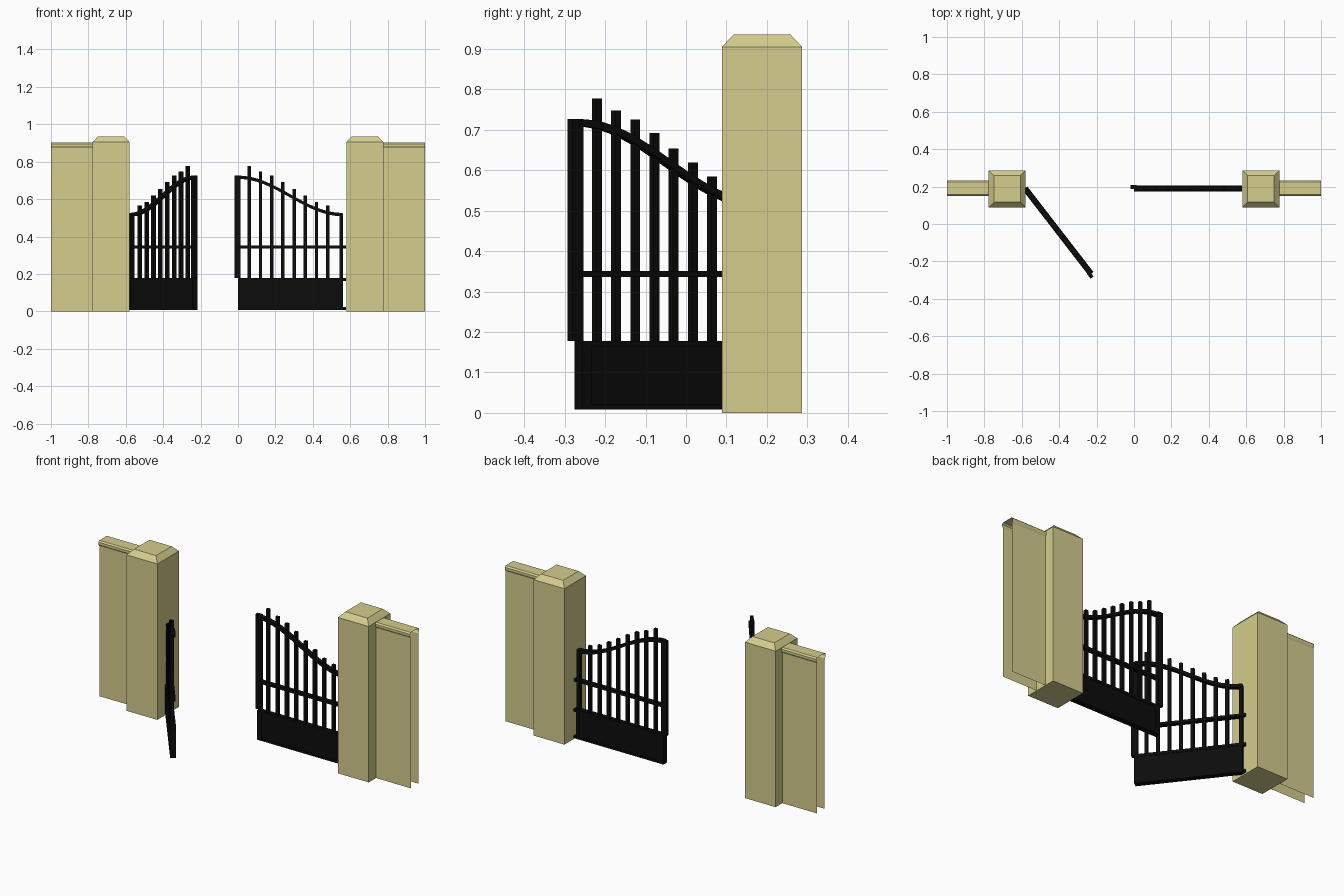
import bpy, bmesh, math
from mathutils import Matrix

if "Cube" in bpy.data.objects:
    bpy.data.objects.remove(bpy.data.objects["Cube"])


def material(name, rgb):
    m = bpy.data.materials.new(name)
    m.diffuse_color = (*rgb, 1)
    m.use_nodes = True
    m.node_tree.nodes["Principled BSDF"].inputs["Base Color"].default_value = m.diffuse_color
    return m


STONE = material("sandy_stone", (0.66, 0.61, 0.27))
IRON = material("black_iron", (0.0035, 0.0035, 0.0035))


def finish(bm, name, mat):
    bmesh.ops.recalc_face_normals(bm, faces=bm.faces[:])
    me = bpy.data.meshes.new(name)
    bm.to_mesh(me)
    bm.free()
    me.materials.append(mat)
    ob = bpy.data.objects.new(name, me)
    bpy.context.collection.objects.link(ob)
    return ob


def add_box(bm, x0, x1, y0, y1, z0, z1):
    m = Matrix.Translation(((x0 + x1) / 2, (y0 + y1) / 2, (z0 + z1) / 2))
    m = m @ Matrix.Diagonal((x1 - x0, y1 - y0, z1 - z0, 1))
    return bmesh.ops.create_cube(bm, size=1, matrix=m)["verts"]


def loft(bm, rings, closed=True, caps=True):
    rows = [[bm.verts.new(p) for p in ring] for ring in rings]
    n = len(rows[0])
    for a, b in zip(rows, rows[1:]):
        for i in range(n if closed else n - 1):
            j = (i + 1) % n
            bm.faces.new((a[i], a[j], b[j], b[i]))
    if caps:
        bm.faces.new(rows[0])
        bm.faces.new(rows[-1])


# Stone posts with bevelled caps, and open-ended walls with coping
WALL = [(0.156, 0), (0.156, 0.872), (0.149, 0.884), (0.149, 0.896), (0.157, 0.904),
        (0.225, 0.904), (0.233, 0.896), (0.233, 0.884), (0.226, 0.872), (0.226, 0)]
for side, label in ((-1, "left"), (1, "right")):
    bm = bmesh.new()
    rings = []
    for z, inset in ((0, 0), (0.905, 0), (0.935, 0.028)):
        xa, xb = side * (0.58 + inset), side * (0.777 - inset)
        ya, yb = 0.089 + inset, 0.287 - inset
        rings.append([(xa, ya, z), (xb, ya, z), (xb, yb, z), (xa, yb, z)])
    loft(bm, rings)
    finish(bm, label + "_post", STONE)

    bm = bmesh.new()
    loft(bm, [[(side * x, y, z) for y, z in WALL] for x in (0.777, 1.0)],
         closed=False, caps=False)
    finish(bm, label + "_wall", STONE)

HINGE = 0.578


def build_gate(label, pivot, angle):
    def X(x):
        return x - HINGE

    parts = []

    # Solid lower panel with a raised frame
    bm = bmesh.new()
    add_box(bm, X(0.028), X(0.545), -0.013, 0.013, 0.012, 0.175)
    for x0, x1, z0, z1 in ((0, 0.03, 0.008, 0.178), (0.543, 0.562, 0.008, 0.178),
                           (0.03, 0.578, 0.008, 0.022), (0.03, 0.578, 0.163, 0.178)):
        add_box(bm, X(x0), X(x1), -0.016, 0.016, z0, z1)
    parts.append(finish(bm, label + "_gate_panel", IRON))

    # Upright bars, stepping down towards the hinge
    bm = bmesh.new()
    tops = (0.777, 0.748, 0.725, 0.692, 0.654, 0.619, 0.585, 0.565)
    for i, top in enumerate(tops):
        x = 0.06 + 0.06 * i
        add_box(bm, X(x - 0.009), X(x + 0.009), -0.006, 0.011, 0.17, top)
    parts.append(finish(bm, label + "_gate_bars", IRON))

    # End stiles
    bm = bmesh.new()
    add_box(bm, X(-0.019), X(0.014), -0.002, 0.018, 0.178, 0.727)
    add_box(bm, X(0.543), X(0.562), -0.01, 0.012, 0.17, 0.522)
    parts.append(finish(bm, label + "_gate_stiles", IRON))

    # Middle rail, reaching the post as a hinge
    bm = bmesh.new()
    add_box(bm, X(0.0), X(0.578), -0.013, 0.013, 0.336, 0.351)
    parts.append(finish(bm, label + "_gate_middle_rail", IRON))

    # Wavy top rail
    bm = bmesh.new()
    rings = []
    for i in range(17):
        x = 0.56 * i / 16
        z = 0.617 + 0.1 * math.cos(math.pi * x / 0.56)
        rings.append([(X(x), -0.013, z - 0.009), (X(x), 0.013, z - 0.009),
                      (X(x), 0.013, z + 0.009), (X(x), -0.013, z + 0.009)])
    loft(bm, rings)
    parts.append(finish(bm, label + "_gate_top_rail", IRON))

    for ob in parts:
        ob.location = pivot
        ob.rotation_euler = (0, 0, angle)


# Closed right gate, and left gate turned about its hinge to stand open
build_gate("right", (HINGE, 0.19, 0), 0)
build_gate("left", (-0.583, 0.191, 0), math.radians(127.7))
